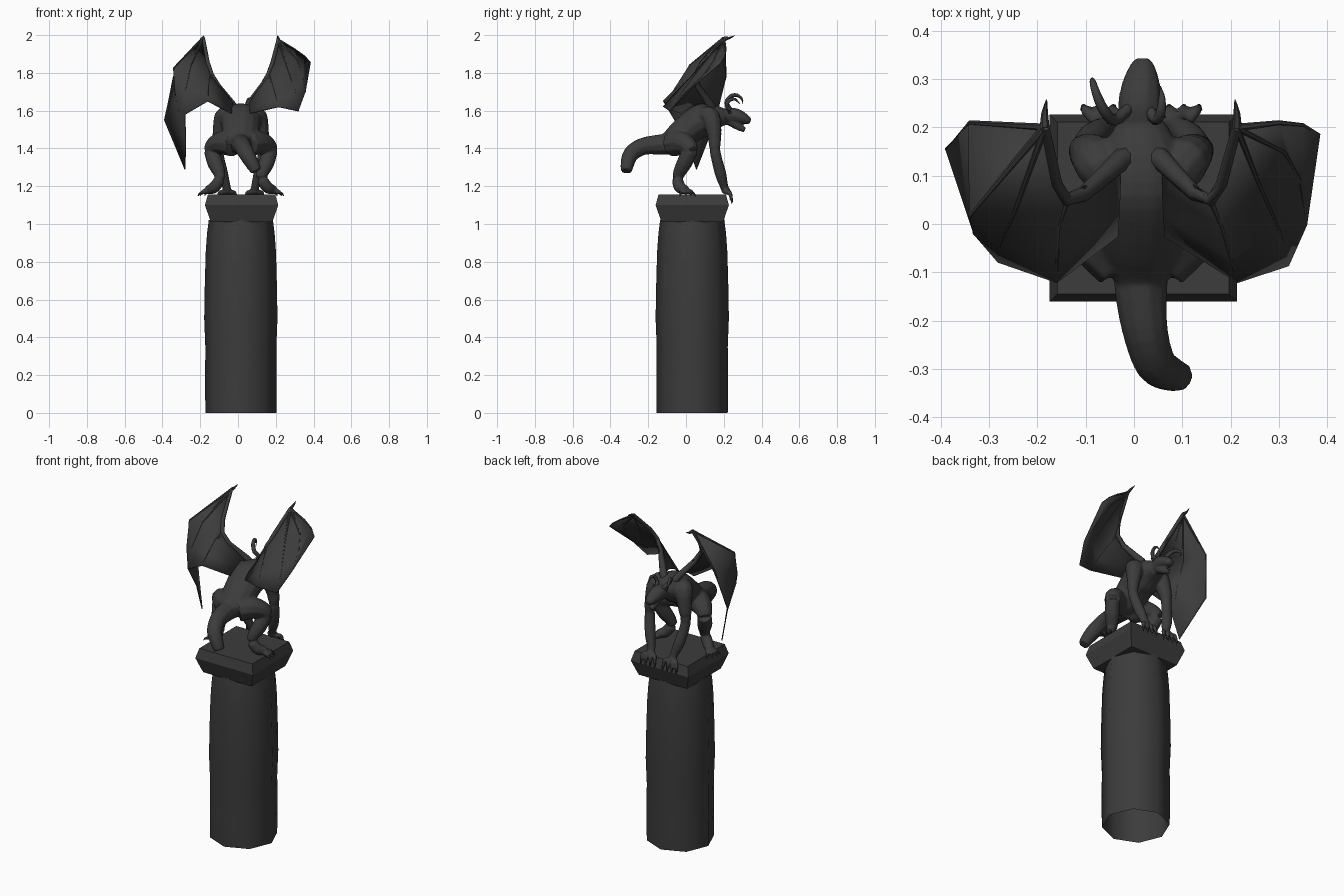
import bpy, bmesh, math
from mathutils import Vector

CX, CY = 0.015, 0.033          # axis of the pillar and of the creature
stone = bpy.data.materials.new("dark_stone")
stone.diffuse_color = (0.045, 0.045, 0.045, 1)


def finish(name, bm, angle=50):
    bmesh.ops.recalc_face_normals(bm, faces=bm.faces)
    me = bpy.data.meshes.new(name)
    bm.to_mesh(me)
    bm.free()
    me.materials.append(stone)
    for p in me.polygons:
        p.use_smooth = True
    me.set_sharp_from_angle(angle=math.radians(angle))
    ob = bpy.data.objects.new(name, me)
    bpy.context.collection.objects.link(ob)
    return ob


def loft(bm, rings, base=True):
    """Skin a list of closed rings and cap the ends."""
    vs = [[bm.verts.new(p) for p in r] for r in rings]
    n = len(vs[0])
    for a, b in zip(vs, vs[1:]):
        for i in range(n):
            j = (i + 1) % n
            bm.faces.new((a[i], a[j], b[j], b[i]))
    if base:
        bm.faces.new(vs[0][::-1])
    bm.faces.new(vs[-1])


def curve(pts, steps):
    """Catmull-Rom through (x, y, z, r) points."""
    P = [Vector(p) for p in pts]
    P = [P[0] * 2 - P[1]] + P + [P[-1] * 2 - P[-2]]
    out = []
    for a, b, c, d in zip(P, P[1:], P[2:], P[3:]):
        for s in range(steps):
            t = s / steps
            out.append(0.5 * (2 * b + (c - a) * t + (2 * a - 5 * b + 4 * c - d) * t * t
                              + (3 * b - a - 3 * c + d) * t ** 3))
    return out + [P[-2]]


def tube(bm, pts, wide=1.0, sides=10, steps=3):
    path = curve(pts, steps)
    rings = []
    for i, p in enumerate(path):
        d = path[min(i + 1, len(path) - 1)] - path[max(i - 1, 0)]
        q = Vector(d[:3]).to_track_quat('Z', 'Y')
        r = max(p[3], 0.001)
        rings.append([Vector(p[:3]) + q @ Vector((math.cos(a) * r * wide, math.sin(a) * r, 0))
                      for a in (2 * math.pi * k / sides for k in range(sides))])
    loft(bm, rings)


def both(bm, pts, **kw):
    """Tube plus its mirror image across the creature's middle."""
    tube(bm, pts, **kw)
    tube(bm, [(2 * CX - p[0],) + tuple(p[1:]) for p in pts], **kw)


# Pillar shaft, eight sided, slightly uneven, open underneath
bm = bmesh.new()
loft(bm, [[(CX + r * math.cos(k * math.pi / 4), CY + r * math.sin(k * math.pi / 4), z)
           for k in range(8)]
          for z, r in ((0, .188), (.17, .189), (.35, .188), (.5, .194),
                       (.67, .191), (.85, .186), (.95, .179), (1.02, .17))], base=False)
finish("pillar_shaft", bm, 60)

# Square capital with a chamfered lip
bm = bmesh.new()
loft(bm, [[(CX + sx * h + 0.004, CY + sy * h, z) for sx, sy in ((-1, -1), (1, -1), (1, 1), (-1, 1))]
          for z, h in ((1.01, .162), (1.025, .168), (1.10, .194), (1.157, .178))])
finish("pillar_capital", bm, 20)

# Body: torso, tail, head, arms and legs fused into one skin
bm = bmesh.new()
tube(bm, [(CX, -.10, 1.42, .06), (CX, -.04, 1.455, .08), (CX, .03, 1.515, .085),
          (CX, .09, 1.55, .09), (CX, .15, 1.565, .07), (CX, .21, 1.565, .042)], wide=1.2, sides=14)
tube(bm, [(CX, -.05, 1.425, .062), (CX, -.15, 1.42, .054), (.025, -.23, 1.41, .047),
          (.045, -.29, 1.372, .043), (.075, -.31, 1.32, .037), (.097, -.316, 1.28, .03)])
tube(bm, [(.012, .19, 1.565, .038), (.012, .245, 1.578, .04), (.015, .29, 1.565, .035),
          (.017, .325, 1.55, .024), (.017, .342, 1.545, .014)], wide=1.15)
tube(bm, [(.013, .235, 1.55, .032), (.016, .28, 1.515, .021), (.017, .312, 1.498, .014)])
both(bm, [(.08, .09, 1.575, .045), (.105, .13, 1.565, .052), (.128, .150, 1.47, .038),
          (.135, .155, 1.38, .029), (.113, .182, 1.27, .031), (.09, .203, 1.195, .022),
          (.088, .215, 1.17, .025)])
# thighs, then shins with feet
both(bm, [(.055, -.07, 1.425, .07), (.11, -.025, 1.43, .064), (.155, .01, 1.415, .05),
          (.175, .028, 1.385, .04)])
both(bm, [(.172, .025, 1.39, .04), (.15, -.01, 1.32, .042), (.125, -.043, 1.25, .031),
          (.155, -.033, 1.195, .032), (.19, .0, 1.18, .024)])
for i in range(4):
    k = i - 1.5
    # fingers hook over the capital's edge, toes spread outward
    both(bm, [(.088 + k * .012, .21, 1.168, .014), (.088 + k * .026, .232, 1.165, .012),
              (.088 + k * .03, .24, 1.13, .009)], sides=8)
    a = math.radians(25 + 28 * i)
    both(bm, [(.175, -.01, 1.175, .017),
              (.18 + .03 * math.sin(a), -.01 + .035 * math.cos(a), 1.172, .014),
              (.18 + .045 * math.sin(a), -.01 + .05 * math.cos(a), 1.163, .01)], sides=8)
body = finish("gargoyle_body", bm)
m = body.modifiers.new("fuse", 'REMESH')
m.mode = 'VOXEL'
m.voxel_size = 0.006
m.use_smooth_shade = True
m = body.modifiers.new("soften", 'SMOOTH')
m.factor = 0.5
m.iterations = 4

# Claws on fingers and toes
bm = bmesh.new()
for i in range(4):
    k = i - 1.5
    both(bm, [(.088 + k * .03, .239, 1.135, .009), (.088 + k * .031, .244, 1.118, .005),
              (.088 + k * .031, .241, 1.105, .001)], sides=6, steps=1)
    a = math.radians(25 + 28 * i)
    both(bm, [(.18 + .042 * math.sin(a), -.01 + .046 * math.cos(a), 1.166, .009),
              (.18 + .056 * math.sin(a), -.01 + .06 * math.cos(a), 1.16, .005),
              (.18 + .064 * math.sin(a), -.01 + .068 * math.cos(a), 1.148, .001)], sides=6, steps=1)
finish("claws", bm)

# Curled horns and pointed ears
bm = bmesh.new()
tube(bm, [(-.01, .24, 1.60, .012), (-.04, .215, 1.64, .012), (-.062, .235, 1.675, .011),
          (-.078, .27, 1.682, .009), (-.086, .297, 1.66, .006), (-.085, .297, 1.635, .001)], sides=8)
tube(bm, [(.03, .24, 1.595, .012), (.045, .215, 1.625, .011), (.055, .23, 1.655, .01),
          (.058, .26, 1.66, .007), (.055, .285, 1.635, .001)], sides=8)
finish("horns", bm)
bm = bmesh.new()
both(bm, [(.038, .24, 1.58, .014), (.052, .23, 1.592, .01), (.066, .22, 1.605, .001)], sides=6, steps=1)
finish("ears", bm)

# Wings: rows run from the leading bone to the trailing edge
left = [[(-.185, .20, 1.985), (-.34, .21, 1.78), (-.388, .155, 1.55), (-.28, .055, 1.288)],
        [(-.185, .20, 1.985), (-.34, .02, 1.825), (-.33, -.02, 1.68), (-.278, .0, 1.45)],
        [(-.185, .20, 1.985), (-.25, .02, 1.84), (-.28, -.045, 1.70), (-.28, -.078, 1.58)],
        [(-.14, .05, 1.79), (-.155, .0, 1.76), (-.16, -.07, 1.70), (-.16, -.12, 1.65)],
        [(-.03, .13, 1.63), (-.03, .07, 1.64), (-.032, .02, 1.62), (-.035, -.025, 1.585)]]
right = [[(.213, .20, 1.975), (.30, .21, 1.925), (.35, .205, 1.89), (.385, .185, 1.855)],
         [(.213, .20, 1.975), (.31, .15, 1.87), (.345, .09, 1.78), (.358, .0, 1.70)],
         [(.213, .20, 1.975), (.26, .08, 1.83), (.30, -.01, 1.71), (.32, -.085, 1.598)],
         [(.16, .05, 1.79), (.18, .0, 1.75), (.20, -.07, 1.68), (.215, -.12, 1.62)],
         [(.06, .13, 1.63), (.06, .07, 1.64), (.062, .02, 1.62), (.065, -.025, 1.585)]]
for side, rows in (("left", left), ("right", right)):
    bm = bmesh.new()
    vs = [[bm.verts.new(p) for p in r] for r in rows]
    for a, b in zip(vs, vs[1:]):
        for i in range(3):
            bm.faces.new((a[i], a[i + 1], b[i + 1], b[i]))
    bmesh.ops.remove_doubles(bm, verts=bm.verts, dist=0.0005)
    wing = finish(side + "_wing_membrane", bm, 60)
    m = wing.modifiers.new("thickness", 'SOLIDIFY')
    m.thickness = 0.006
    m.offset = 0

    # Arm bone, wrist claw and slim finger bones
    bm = bmesh.new()
    A, B, C = rows[4][0], rows[3][0], rows[0][0]
    s = 1 if side == "right" else -1
    tube(bm, [(A[0] - s * .02, A[1] + .01, A[2] - .04, .03), A + (.022,), B + (.013,), C + (.010,)], sides=8)
    tube(bm, [C + (.010,), (C[0], .23, 1.985, .007), (C[0] - s * .004, .258, 1.997, .001)],
         sides=6, steps=2)
    for r in rows[:4]:
        tube(bm, [p + (w,) for p, w in zip(r, (.008, .005, .004, .002))], sides=6, steps=1)
    finish(side + "_wing_bones", bm)
